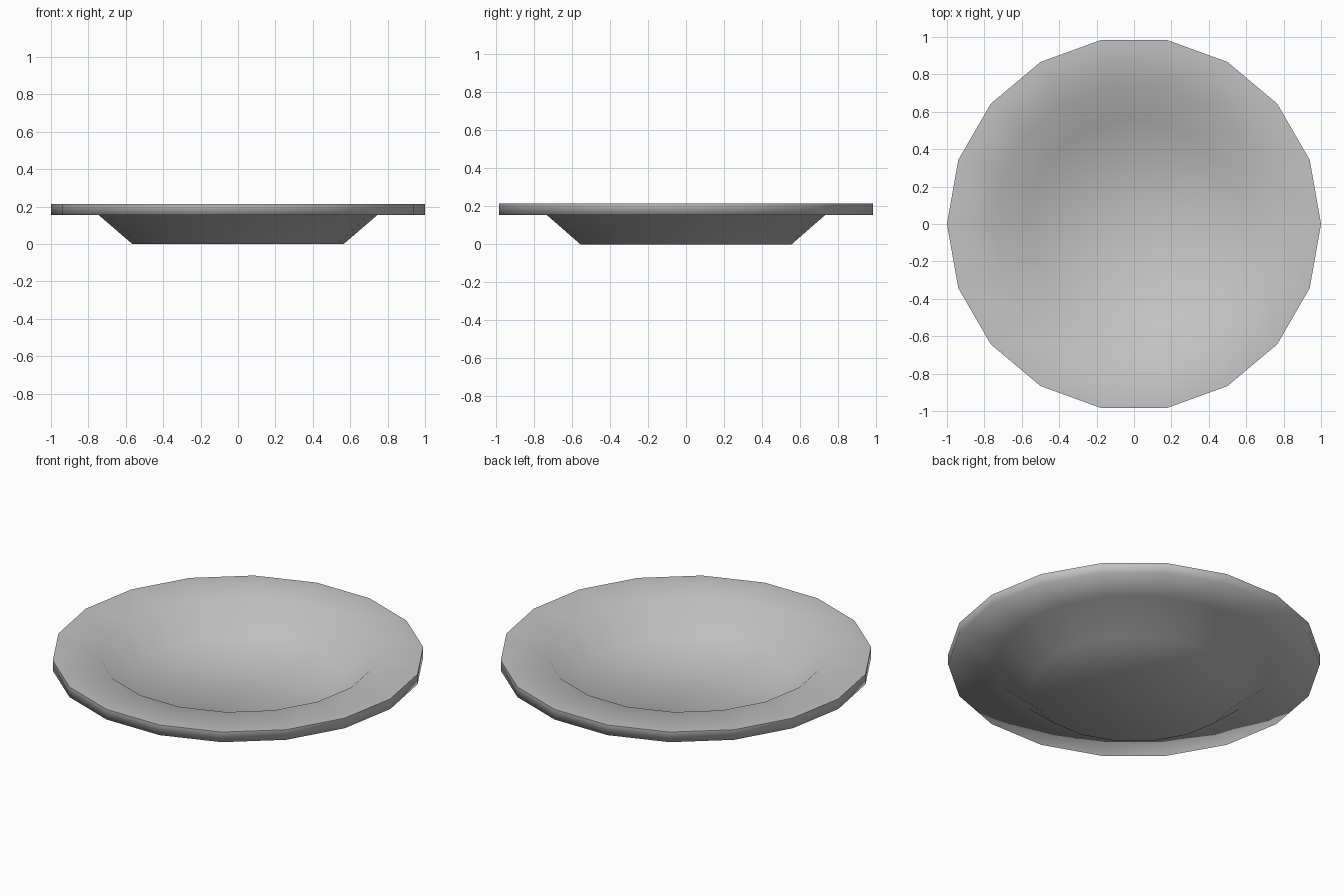
import bpy
import bmesh
from math import cos, sin, tau

cube = bpy.data.objects.get("Cube")
if cube:
    bpy.data.objects.remove(cube, do_unlink=True)

SIDES = 18
THICKNESS = 0.06
FOOT_RADIUS, WELL_RADIUS, RIM_RADIUS = 0.565, 0.745, 1.0
RIM_Z = 0.155

# Plain grey glaze
grey = bpy.data.materials.new("plain grey")
grey.use_nodes = True
colour = (0.55, 0.55, 0.55, 1)
grey.diffuse_color = colour
grey.node_tree.nodes["Principled BSDF"].inputs["Base Color"].default_value = colour

bm = bmesh.new()


def ring(radius, z):
    return [bm.verts.new((radius * cos(tau * i / SIDES), radius * sin(tau * i / SIDES), z))
            for i in range(SIDES)]


# Cross-section from the underside of the foot, round the rim, to the well floor
profile = [(FOOT_RADIUS, 0), (WELL_RADIUS, RIM_Z), (RIM_RADIUS, RIM_Z)]
profile += [(r, z + THICKNESS) for r, z in reversed(profile)]
rings = [ring(r, z) for r, z in profile]

for low, high in zip(rings, rings[1:]):
    for i in range(SIDES):
        j = (i + 1) % SIDES
        bm.faces.new((low[i], low[j], high[j], high[i]))

# Flat foot and well floor
bm.faces.new(rings[0][::-1])
bm.faces.new(rings[-1])
bmesh.ops.recalc_face_normals(bm, faces=bm.faces)

# Smooth all over, with one crisp edge round the top of the rim
for face in bm.faces:
    face.smooth = True
for i in range(SIDES):
    bm.edges.get((rings[3][i], rings[3][i - 1])).smooth = False

mesh = bpy.data.meshes.new("plate")
bm.to_mesh(mesh)
bm.free()
mesh.materials.append(grey)
plate = bpy.data.objects.new("plate", mesh)
bpy.context.collection.objects.link(plate)
